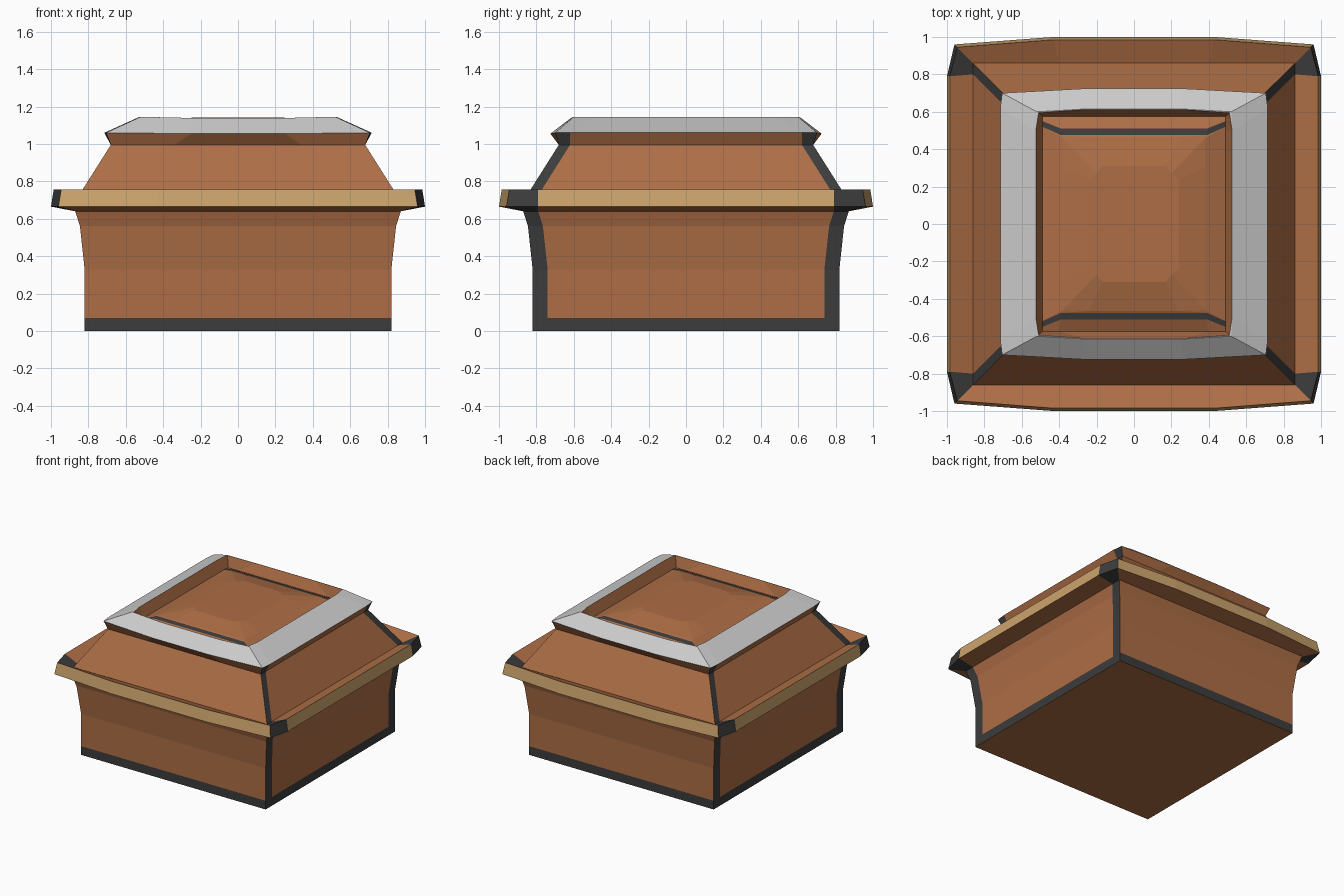
import bpy, bmesh

if "Cube" in bpy.data.objects:
    bpy.data.objects.remove(bpy.data.objects["Cube"])

def material(name, rgb):
    m = bpy.data.materials.new(name)
    m.diffuse_color = (*rgb, 1)
    m.use_nodes = True
    m.node_tree.nodes["Principled BSDF"].inputs["Base Color"].default_value = m.diffuse_color
    return m

BROWN = material("brown", (0.42, 0.155, 0.06))
DARK = material("dark_iron", (0.045, 0.045, 0.045))
TAN = material("tan", (0.60, 0.37, 0.15))

# sectors of a ring: 0-2 front, 3-5 right, 6-8 back, 9-11 left
CORNERS = {3, 5, 9, 11}
ENDS = {0, 1, 2, 6, 7, 8}
ALL = set(range(12))


def ring(z, cx, cy=None, xb=None, yb=None, c=None, a=0.4, zy=None):
    """Square ring: corner (cx, cy), bulged sides xb / yb with break points at c / a."""
    cy = cy or cx
    xb, yb, c = xb or cx, yb or cy, c or cy - 0.08
    zy = zy or z
    half = [(-cx, -cy, z), (-a, -yb, zy), (a, -yb, zy),
            (cx, -cy, z), (xb, -c, z), (xb, c, z)]
    return half + [(-x, -y, h) for x, y, h in half]


def loft(name, rings, bands, bottom=False, top=False):
    """bands: (main material, sectors painted dark) for each pair of rings."""
    me = bpy.data.meshes.new(name)
    ob = bpy.data.objects.new(name, me)
    bpy.context.collection.objects.link(ob)
    mats = [m for m in (BROWN, DARK, TAN) if bands]
    for m in mats:
        me.materials.append(m)
    bm = bmesh.new()
    rows = [[bm.verts.new(p) for p in r] for r in rings]
    for k in range(len(rows) - 1):
        lo, hi = rows[k], rows[k + 1]
        for i in range(12):
            j = (i + 1) % 12
            f = bm.faces.new((lo[i], lo[j], hi[j], hi[i]))
            if bands:
                main, dark = bands[k]
                f.material_index = 1 if i in dark else mats.index(main)
    if bottom:
        bm.faces.new(rows[0][::-1])
    if top:
        bm.faces.new(rows[-1])
    bmesh.ops.remove_doubles(bm, verts=bm.verts, dist=0.0005)
    bm.to_mesh(me)
    bm.free()
    return ob


# shared seam rings
under = ring(0.64, 0.87, c=0.79)
rim_foot = ring(0.71, 0.86, c=0.80)
flare = ring(1.06, 0.705, 0.70, 0.715, 0.725, 0.62, 0.25, 1.055)
frame_in = ring(1.145, 0.51, 0.595, 0.525, 0.613, 0.5, 0.26, 1.139)

# flared body with dark plinth and corner strips
loft("body", [ring(0, 0.82), ring(0.07, 0.82), ring(0.33, 0.82),
              ring(0.56, 0.845), under],
     [(BROWN, ALL)] + [(BROWN, CORNERS)] * 3, bottom=True)

# projecting rim, its top sloping inward to a gutter
loft("rim", [under,
             ring(0.665, 0.96, xb=1.0, yb=1.0, c=0.79, a=0.43),
             ring(0.757, 0.945, xb=0.985, yb=0.985, c=0.79, a=0.43),
             rim_foot],
     [(BROWN, CORNERS), (TAN, CORNERS), (BROWN, CORNERS)])

# sloping lid and flared neck
loft("lid", [rim_foot, ring(0.995, 0.68, c=0.62, a=0.34), flare],
     [(BROWN, CORNERS)] * 2)

# grey frame on the lid
loft("top_frame", [flare,
                   ring(1.145, 0.52, 0.60, 0.527, 0.615, 0.5, 0.26, 1.139),
                   frame_in], None)

# recess walls, dark end bars and domed panel
loft("top_panel", [frame_in,
                   ring(1.06, 0.49, 0.575, c=0.50),
                   ring(1.062, 0.49, 0.55, yb=0.51, c=0.50, a=0.39, zy=1.092),
                   ring(1.064, 0.49, 0.52, yb=0.475, c=0.46, a=0.39, zy=1.10),
                   ring(1.105, 0.38, 0.46, yb=0.465, c=0.30, a=0.24, zy=1.105),
                   ring(1.142, 0.20, 0.27, 0.24, 0.31, 0.24, 0.17)],
     [(BROWN, set()), (BROWN, set()), (BROWN, ENDS), (BROWN, set()), (BROWN, set())],
     top=True)
